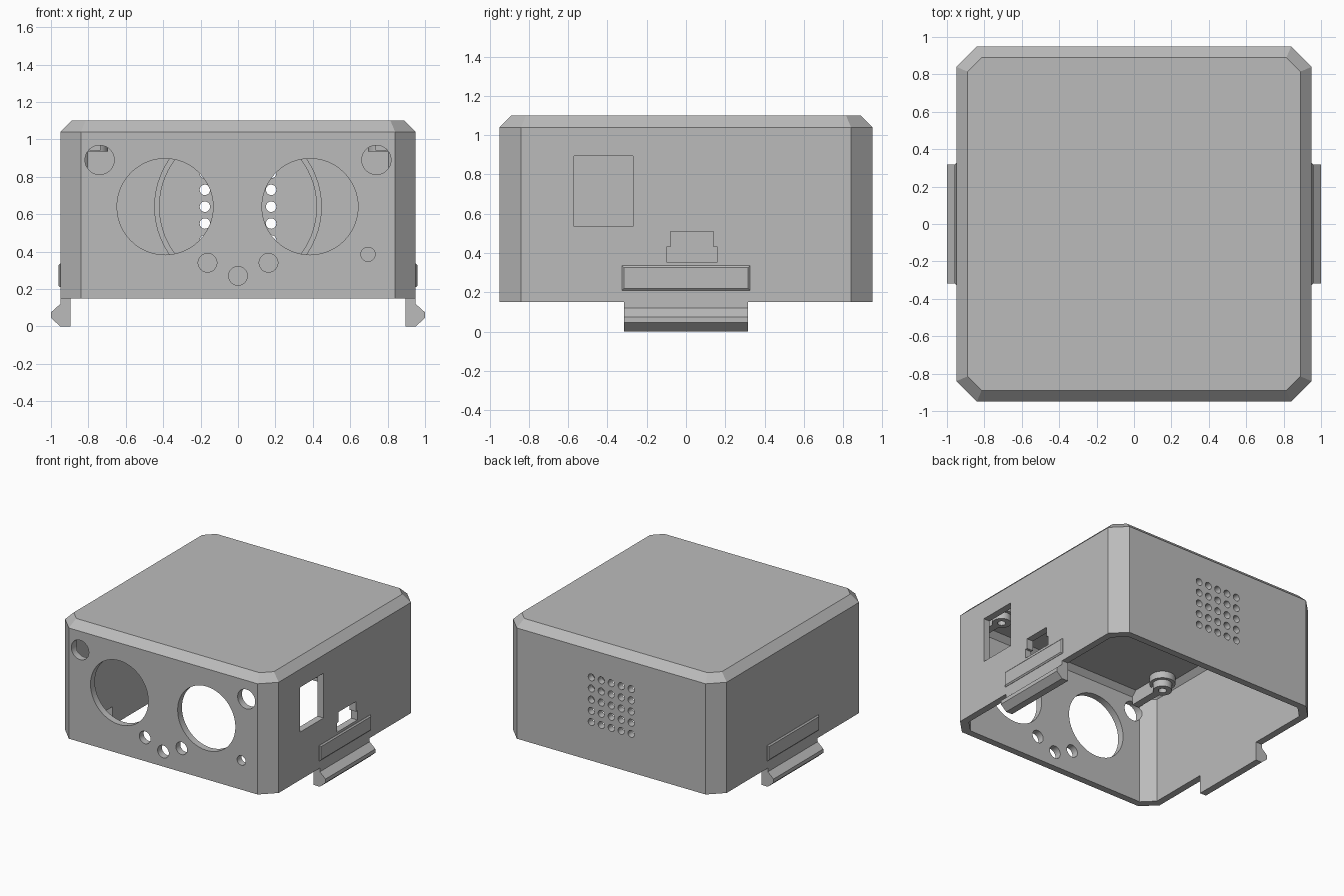
import bpy, bmesh, math
from mathutils import Vector

cube = bpy.data.objects.get("Cube")
if cube:
    bpy.data.objects.remove(cube)

grey = bpy.data.materials.new("plain_grey")
grey.use_nodes = True
GREY = (0.5, 0.5, 0.5, 1)
grey.diffuse_color = GREY
grey.node_tree.nodes["Principled BSDF"].inputs["Base Color"].default_value = GREY


def circle(cx, cy, r, n=48):
    return [(cx + r * math.cos(math.tau * i / n), cy + r * math.sin(math.tau * i / n))
            for i in range(n)]


def rect(x0, x1, y0, y1):
    return [(x0, y0), (x1, y0), (x1, y1), (x0, y1)]


def octagon(half, cut):
    c = half - cut
    return [(half, -c), (half, c), (c, half), (-c, half),
            (-half, c), (-half, -c), (-c, -half), (c, -half)]


def loft(bm, layers, axis="z"):
    """Skin matching 2D outlines placed at given distances along an axis."""
    place = {"x": lambda p, d: Vector((d, p[0], p[1])),
             "y": lambda p, d: Vector((p[0], d, p[1])),
             "z": lambda p, d: Vector((p[0], p[1], d))}[axis]
    rings = [[bm.verts.new(place(p, d)) for p in pts] for pts, d in layers]
    faces = [bm.faces.new(rings[0]), bm.faces.new(rings[-1])]
    for a, b in zip(rings, rings[1:]):
        for i in range(len(a)):
            j = (i + 1) % len(a)
            faces.append(bm.faces.new((a[i], a[j], b[j], b[i])))
    bmesh.ops.recalc_face_normals(bm, faces=faces)


def prism(bm, pts, axis, a, b):
    loft(bm, [(pts, a), (pts, b)], axis)


def make(name, bm):
    mesh = bpy.data.meshes.new(name)
    bm.to_mesh(mesh)
    bm.free()
    mesh.materials.append(grey)
    obj = bpy.data.objects.new(name, mesh)
    bpy.context.collection.objects.link(obj)
    return obj


def subtract(obj, cutter):
    mod = obj.modifiers.new("cut", "BOOLEAN")
    mod.operation = "DIFFERENCE"
    mod.solver = "EXACT"
    mod.object = cutter
    bpy.context.view_layer.objects.active = obj
    bpy.ops.object.modifier_apply(modifier=mod.name)


def smooth(obj):
    bpy.ops.object.select_all(action="DESELECT")
    obj.select_set(True)
    bpy.context.view_layer.objects.active = obj
    bpy.ops.object.shade_smooth_by_angle(angle=math.radians(25))


WALL, BOTTOM, TOP = 0.055, 0.15, 1.1
OUT, IN = 0.95, 0.95 - WALL
CEILING = TOP - WALL

# Housing: chamfered box, hollow and open below
bm = bmesh.new()
loft(bm, [(octagon(OUT, 0.11), BOTTOM), (octagon(OUT, 0.11), TOP - 0.06),
          (octagon(OUT - 0.06, 0.075), TOP)])
housing = make("housing", bm)
bm = bmesh.new()
loft(bm, [(octagon(IN, 0.09), 0), (octagon(IN, 0.09), CEILING - 0.04),
          (octagon(IN - 0.04, 0.065), CEILING)])
cavity = make("cavity_cutter", bm)
subtract(housing, cavity)

# Openings in the front, back and left side
bm = bmesh.new()
front_holes = [(0.385, 0.64, 0.257), (-0.39, 0.64, 0.257), (0.74, 0.89, 0.078),
               (-0.74, 0.89, 0.078), (-0.163, 0.34, 0.05), (0.163, 0.34, 0.05),
               (0, 0.27, 0.05), (0.695, 0.385, 0.038)]
for x, z, r in front_holes:
    prism(bm, circle(x, z, r), "y", -1.1, -0.8)
for col in range(-2, 3):
    for row in range(-2, 3):
        prism(bm, circle(0.0885 * col, 0.64 + 0.09 * row, 0.028, 24), "y", 0.8, 1.1)
prism(bm, rect(-0.57, -0.27, 0.535, 0.895), "x", 0.8, 1.1)
socket = [(-0.1, 0.355), (0.16, 0.355), (0.16, 0.43), (0.14, 0.43),
          (0.14, 0.51), (-0.08, 0.51), (-0.08, 0.43), (-0.1, 0.43)]
prism(bm, socket, "x", 0.8, 1.1)
openings = make("openings_cutter", bm)
subtract(housing, openings)
for helper in (cavity, openings):
    bpy.data.objects.remove(helper)
smooth(housing)

# Snap clips and raised grip bars on both sides
clip = [(IN, 0), (0.95, 0), (1, 0.045), (1, 0.075), (0.95, 0.12), (0.95, 0.15), (IN, 0.15)]
for side, s in (("left", 1), ("right", -1)):
    bm = bmesh.new()
    prism(bm, [(s * x, z) for x, z in clip], "y", -0.317, 0.317)
    make(side + "_clip", bm)
    bm = bmesh.new()
    loft(bm, [(rect(-0.325, 0.325, 0.21, 0.335), s * 0.94),
              (rect(-0.325, 0.325, 0.21, 0.335), s * 0.952),
              (rect(-0.315, 0.315, 0.22, 0.325), s * 0.961)], "x")
    make(side + "_grip_bar", bm)

# Round seat inside the back wall
bm = bmesh.new()
outer, inner = circle(0, 0.64, 0.448, 64), circle(0, 0.64, 0.42, 64)
rings = [[bm.verts.new((x, y, z)) for x, z in pts]
         for pts, y in ((outer, IN), (outer, IN - 0.05), (inner, IN - 0.05), (inner, IN))]
for a, b in zip(rings, rings[1:] + rings[:1]):
    for i in range(len(a)):
        j = (i + 1) % len(a)
        bm.faces.new((a[i], a[j], b[j], b[i]))
bmesh.ops.recalc_face_normals(bm, faces=bm.faces[:])
smooth(make("round_seat", bm))

# Screw posts hanging from the ceiling, each with a blind hole
for side, s in (("left", 1), ("right", -1)):
    for end, y in (("front", -0.59), ("back", 0.59)):
        x = s * 0.765
        bm = bmesh.new()
        loft(bm, [(circle(x, y, r, 32), z) for r, z in
                  ((0.03, CEILING - 0.01), (0.03, 0.935), (0.07, 0.935), (0.07, 0.99),
                   (0.095, 0.99), (0.095, CEILING + 0.01))])
        smooth(make(f"{end}_{side}_post", bm))
    bm = bmesh.new()
    prism(bm, rect(s * 0.765 - 0.03, s * 0.765 + 0.03, -IN, -0.65), "z", 0.94, CEILING + 0.01)
    make(side + "_post_rib", bm)
